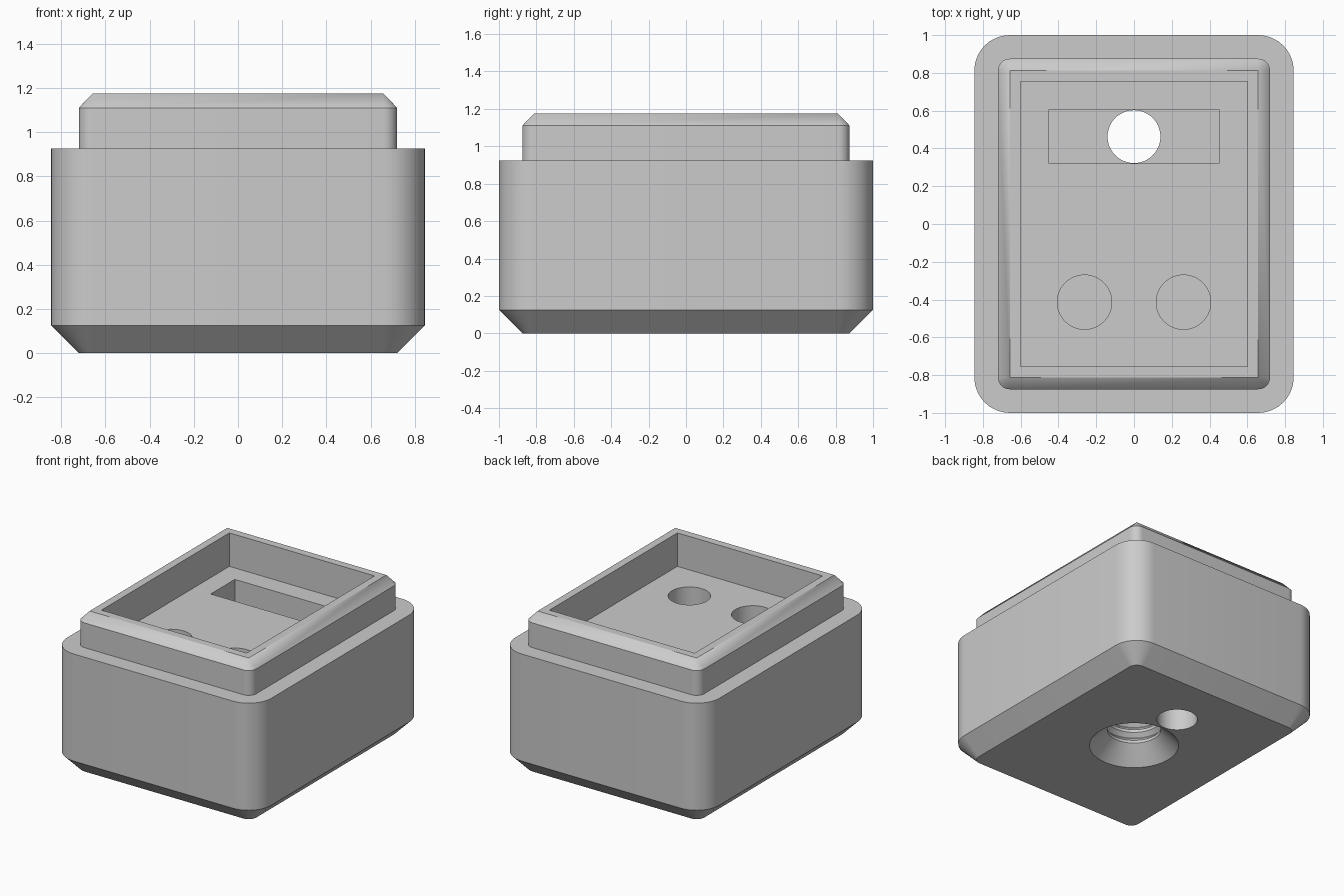
import bpy
import bmesh
from math import cos, sin, pi

cube = bpy.data.objects.get("Cube")
if cube:
    bpy.data.objects.remove(cube, do_unlink=True)

grey = bpy.data.materials.new("light grey plastic")
grey.use_nodes = True
colour = (0.6, 0.6, 0.6, 1)
grey.diffuse_color = colour
grey.node_tree.nodes["Principled BSDF"].inputs["Base Color"].default_value = colour

CORE_X, CORE_Y = 0.6575, 0.8125


def rounded_rect(offset, z, steps=10):
    """Core rectangle grown by offset with round corners, or shrunk with sharp ones."""
    radius, shrink = max(offset, 0), min(offset, 0)
    points = []
    for quarter, (sx, sy) in enumerate([(1, 1), (-1, 1), (-1, -1), (1, -1)]):
        for i in range(steps + 1):
            a = (quarter + i / steps) * pi / 2
            points.append((sx * (CORE_X + shrink) + radius * cos(a),
                           sy * (CORE_Y + shrink) + radius * sin(a), z))
    return points


def circle(radius, z, x=0, y=0, steps=48):
    return [(x + radius * cos(2 * pi * i / steps),
             y + radius * sin(2 * pi * i / steps), z) for i in range(steps)]


def rectangle(x, y, hx, hy, z):
    return [(x + sx * hx, y + sy * hy, z)
            for sx, sy in [(1, 1), (-1, 1), (-1, -1), (1, -1)]]


def loft(name, rings):
    """Skin a stack of equal rings and close both ends."""
    bm = bmesh.new()
    loops = [[bm.verts.new(p) for p in ring] for ring in rings]
    n = len(loops[0])
    for low, high in zip(loops, loops[1:]):
        for i in range(n):
            j = (i + 1) % n
            bm.faces.new((low[i], low[j], high[j], high[i]))
    bm.faces.new(loops[0][::-1])
    bm.faces.new(loops[-1])
    bmesh.ops.remove_doubles(bm, verts=bm.verts, dist=1e-5)
    bmesh.ops.recalc_face_normals(bm, faces=bm.faces)
    mesh = bpy.data.meshes.new(name)
    bm.to_mesh(mesh)
    bm.free()
    mesh.materials.append(grey)
    obj = bpy.data.objects.new(name, mesh)
    bpy.context.collection.objects.link(obj)
    return obj


# Housing: chamfered base, ledge, raised collar and open tray
FLOOR, TOP = 0.925, 1.175
housing = loft("housing", [rounded_rect(o, z) for o, z in [
    (0.0625, 0), (0.1875, 0.125), (0.1875, FLOOR), (0.0625, FLOOR),
    (0.0625, 1.11), (0, TOP), (-0.0575, TOP), (-0.0575, FLOOR)]])

# Threaded mounting socket with a countersunk mouth
thread = [(0.318, -0.01), (0.213, 0.095)]
PITCH = 0.085
for turn in range(5):
    z = 0.095 + turn * PITCH
    thread += [(0.185, z + PITCH * 0.35), (0.185, z + PITCH * 0.6),
               (0.213, z + PITCH * 0.95), (0.213, z + PITCH)]

SLOT_Y, SLOT_FLOOR = 0.4625, 0.5
cutters = [
    loft("socket_cutter", [circle(r, z) for r, z in thread]),
    # Wide slot, with a cable hole from its floor through the base
    loft("slot_cutter", [rectangle(0, SLOT_Y, 0.45, 0.1425, z)
                         for z in (SLOT_FLOOR, FLOOR + 0.05)]),
    loft("cable_hole_cutter", [circle(0.14, z, 0, SLOT_Y)
                               for z in (-0.05, SLOT_FLOOR + 0.05)]),
]
# Pair of round blind pockets in the tray floor
for side in (-1, 1):
    cutters.append(loft("pocket_cutter", [circle(0.144, z, side * 0.262, -0.414)
                                          for z in (0.55, FLOOR + 0.05)]))

bpy.context.view_layer.objects.active = housing
for cutter in cutters:
    cutter.hide_render = True
    cut = housing.modifiers.new(cutter.name, "BOOLEAN")
    cut.operation = "DIFFERENCE"
    cut.solver = "EXACT"
    cut.object = cutter
    bpy.ops.object.modifier_apply(modifier=cut.name)
    bpy.data.objects.remove(cutter, do_unlink=True)

for obj in bpy.context.selected_objects:
    obj.select_set(False)
housing.select_set(True)
bpy.ops.object.shade_smooth_by_angle(angle=pi / 6)
